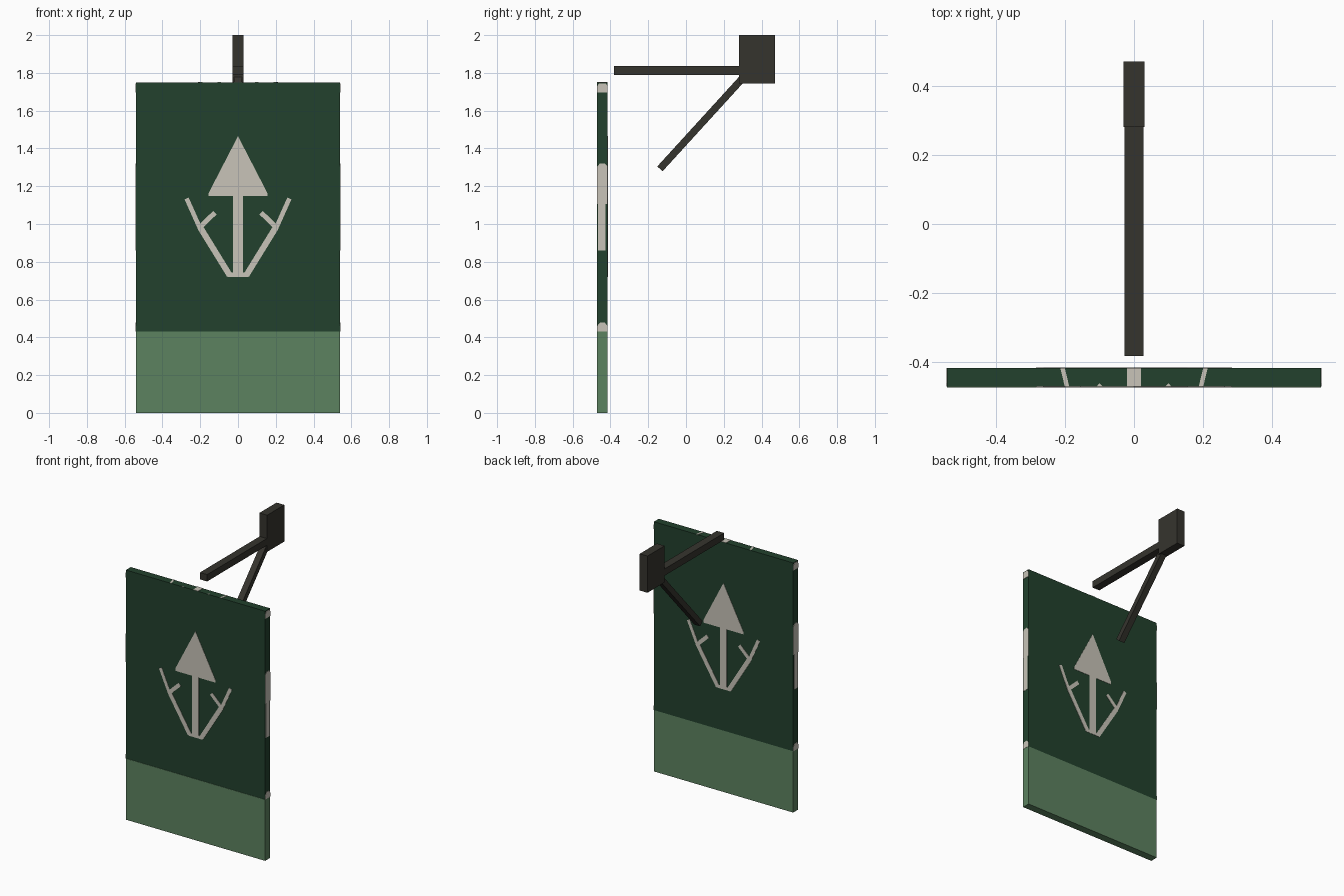
import bpy, bmesh, math
from mathutils import Vector

cube = bpy.data.objects.get("Cube")
if cube:
    bpy.data.objects.remove(cube, do_unlink=True)


def material(name, rgb):
    m = bpy.data.materials.new(name)
    m.use_nodes = True
    m.diffuse_color = (*rgb, 1)
    m.node_tree.nodes["Principled BSDF"].inputs["Base Color"].default_value = (*rgb, 1)
    return m


dark_green = material("dark green", (0.016, 0.053, 0.026))
sage = material("sage green", (0.107, 0.223, 0.115))
cream = material("cream", (0.578, 0.552, 0.479))
charcoal = material("charcoal", (0.036, 0.034, 0.027))


def finish(name, bm, mat):
    bmesh.ops.recalc_face_normals(bm, faces=bm.faces)
    mesh = bpy.data.meshes.new(name)
    bm.to_mesh(mesh)
    bm.free()
    mesh.materials.append(mat)
    obj = bpy.data.objects.new(name, mesh)
    bpy.context.collection.objects.link(obj)
    return obj


def box(name, lo, hi, mat):
    bm = bmesh.new()
    bmesh.ops.create_cube(bm, size=1)
    lo, hi = Vector(lo), Vector(hi)
    for v in bm.verts:
        v.co = (lo + hi) / 2 + v.co * (hi - lo)
    return finish(name, bm, mat)


def prism(bm, pts, axis, a, b):
    """Extrude a 2D outline from a to b along the given axis."""
    def place(p, d):
        c = list(p)
        c.insert(axis, d)
        return bm.verts.new(c)
    low = [place(p, a) for p in pts]
    high = [place(p, b) for p in pts]
    bm.faces.new(low)
    bm.faces.new(high)
    n = len(pts)
    for i in range(n):
        j = (i + 1) % n
        bm.faces.new((low[i], low[j], high[j], high[i]))


def bar(p, q, w):
    """Outline of a straight stroke from p to q."""
    p, q = Vector(p), Vector(q)
    d = (q - p).normalized()
    s = Vector((-d.y, d.x)) * w / 2
    return [p + s, q + s, q - s, p - s]


# Hanging sign panel in two colours
W, FRONT, BACK, SEAM, TOP = 0.54, -0.47, -0.416, 0.43, 1.75
T = 0.002
box("lower_panel", (-W, FRONT, 0), (W, BACK, SEAM), sage)
box("upper_panel", (-W, FRONT, SEAM), (W, BACK, TOP), dark_green)
box("seam_line", (-W, FRONT - T, SEAM - 0.006), (W, FRONT, SEAM), sage)

# Arrow emblem with branching arms, on both faces
strokes = [[(-0.155, 1.147), (0.155, 1.147), (0.155, 1.165), (0, 1.465), (-0.155, 1.165)],
           [(-0.026, 0.72), (0.026, 0.72), (0.026, 1.147), (-0.026, 1.147)],
           [(-0.055, 0.72), (0.055, 0.72), (0.055, 0.742), (-0.055, 0.742)]]
for s in (-1, 1):
    strokes += [bar((s * 0.045, 0.73), (s * 0.202, 0.985), 0.032),
                bar((s * 0.198, 0.97), (s * 0.272, 1.135), 0.024),
                bar((s * 0.2, 0.985), (s * 0.122, 1.06), 0.026)]
for name, a, b in (("front_emblem", FRONT - T, FRONT), ("back_emblem", BACK, BACK + T)):
    bm = bmesh.new()
    for outline in strokes:
        prism(bm, outline, 1, a, b)
    finish(name, bm, cream)

# Cream patches along the side edges
patches = [[(FRONT, SEAM), (BACK, SEAM), (BACK, 0.46), (-0.43, 0.478), (-0.456, 0.478), (FRONT, 0.46)],
           [(-0.466, 0.86), (-0.425, 0.86), (-0.425, 1.105), (BACK, 1.105), (BACK, 1.305),
            (-0.43, 1.32), (-0.456, 1.32), (FRONT, 1.305), (FRONT, 1.105), (-0.466, 1.105)],
           [(FRONT, 1.697), (BACK, 1.697), (BACK, 1.73), (-0.425, 1.745), (-0.46, 1.745), (FRONT, 1.73)]]
for name, s in (("left_edge_patches", 1), ("right_edge_patches", -1)):
    bm = bmesh.new()
    for outline in patches:
        prism(bm, outline, 0, s * W, s * (W + T))
    finish(name, bm, cream)

# Cream marks along the top edge
bm = bmesh.new()
prism(bm, [(-0.02, FRONT), (0.02, FRONT), (0.02, BACK), (-0.02, BACK)], 2, TOP, TOP + T)
for s in (-1, 1):
    prism(bm, [(s * 0.187, FRONT), (s * 0.2, FRONT), (s * 0.213, BACK), (s * 0.2, BACK)], 2, TOP, TOP + T)
    prism(bm, [(s * 0.09, FRONT), (s * 0.108, FRONT), (s * 0.1, FRONT + 0.01)], 2, TOP, TOP + T)
finish("top_edge_marks", bm, cream)

# Wall bracket: mounting block, beam and diagonal strut
box("mounting_block", (-0.03, 0.28, 1.743), (0.03, 0.47, 2.0), charcoal)
box("beam", (-0.028, -0.382, 1.788), (0.028, 0.28, 1.836), charcoal)
bm = bmesh.new()
prism(bm, bar((-0.138, 1.292), (0.3, 1.772), 0.038), 0, -0.022, 0.022)
finish("strut", bm, charcoal)
